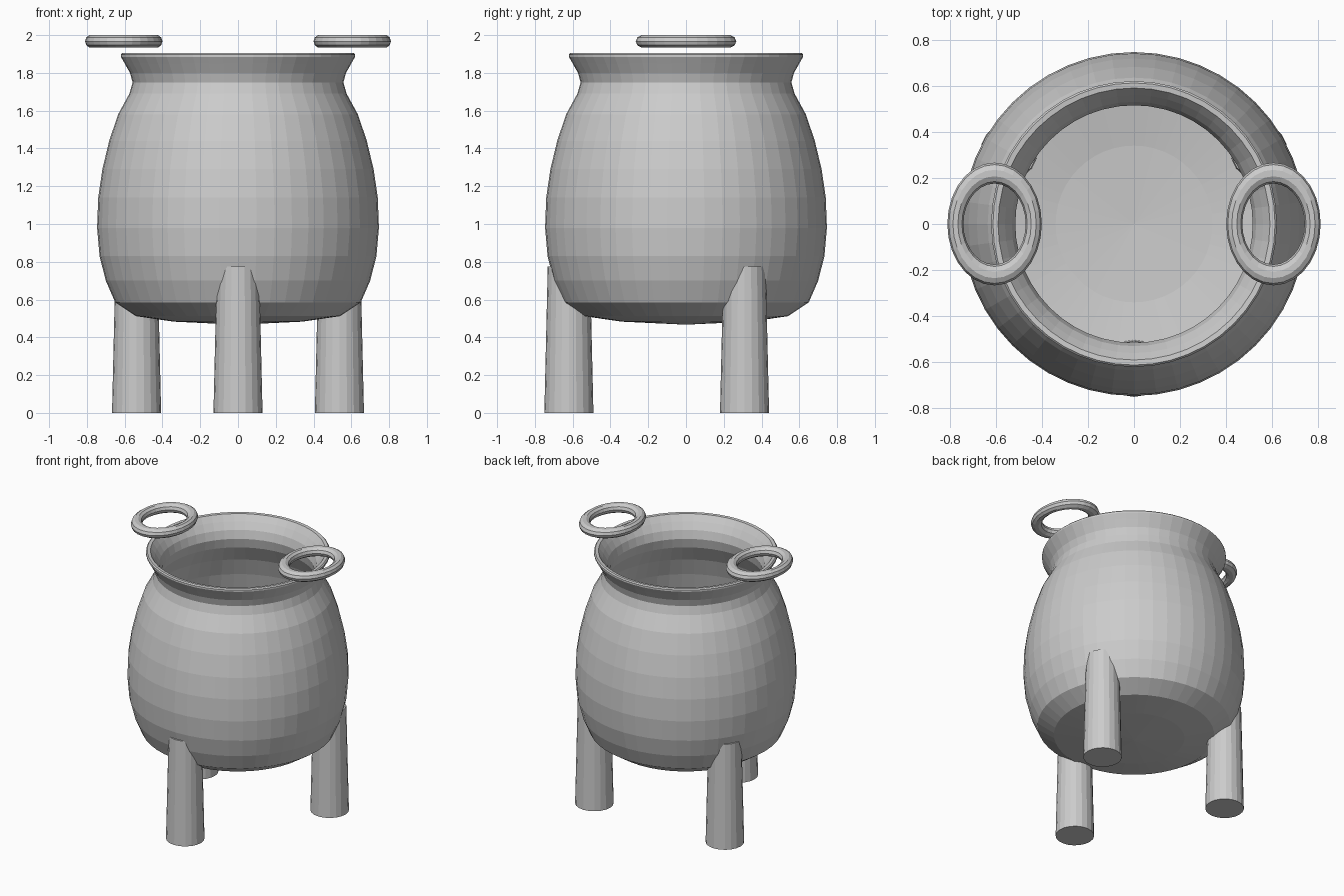
import bpy, bmesh
from math import sin, cos, pi, radians

if "Cube" in bpy.data.objects:
    bpy.data.objects.remove(bpy.data.objects["Cube"])


def add_object(name, bm):
    bmesh.ops.recalc_face_normals(bm, faces=bm.faces[:])
    mesh = bpy.data.meshes.new(name)
    bm.to_mesh(mesh)
    bm.free()
    obj = bpy.data.objects.new(name, mesh)
    bpy.context.collection.objects.link(obj)
    return obj


def lathe(name, profile, sides):
    """Revolve (radius, z) points about z; radius 0 makes a pole."""
    bm = bmesh.new()
    rings = []
    for r, z in profile:
        n = 1 if r == 0 else sides
        rings.append([bm.verts.new((r * cos(2 * pi * i / sides), r * sin(2 * pi * i / sides), z))
                      for i in range(n)])
    for a, b in zip(rings, rings[1:]):
        for i in range(sides):
            j = (i + 1) % sides
            corners = [a[i % len(a)], a[j % len(a)], b[j % len(b)], b[i % len(b)]]
            bm.faces.new(list(dict.fromkeys(corners)))
    return add_object(name, bm)


# Pot: outer wall from the bottom up, over the lip, then down the inner wall
outer = [(0, .467), (.34, .483), (.54, .512), (.65, .585), (.70, .70), (.733, .83),
         (.746, .98), (.74, 1.14), (.718, 1.29), (.682, 1.44), (.635, 1.58),
         (.575, 1.69), (.558, 1.75), (.572, 1.80), (.60, 1.85), (.62, 1.885)]
lip = [(.62, 1.897), (.612, 1.905), (.59, 1.903)]
inner = [(.56, 1.86), (.53, 1.81), (.515, 1.75), (.53, 1.68), (.595, 1.56), (.64, 1.43),
         (.675, 1.28), (.696, 1.13), (.702, .98), (.69, .84), (.66, .72),
         (.615, .62), (.52, .557), (.34, .529), (0, .513)]
lathe("pot_body", outer + lip + inner, 48)

# Three tapered legs running up into the wall
leg_profile = [(0, 0), (.13, 0), (.112, .775), (0, .775)]
for name, angle in (("front_leg", -90), ("back_right_leg", 30), ("back_left_leg", 150)):
    leg = lathe(name, leg_profile, 20)
    leg.location = (.62 * cos(radians(angle)), .62 * sin(radians(angle)), 0)

# Oval ring handles lying flat above the rim
for name, x in (("left_handle", -.605), ("right_handle", .605)):
    bpy.ops.mesh.primitive_torus_add(location=(x, 0, 1.967), major_radius=.17, minor_radius=.035,
                                     major_segments=28, minor_segments=10)
    ring = bpy.context.object
    ring.name = name
    ring.scale.y = 1.3
